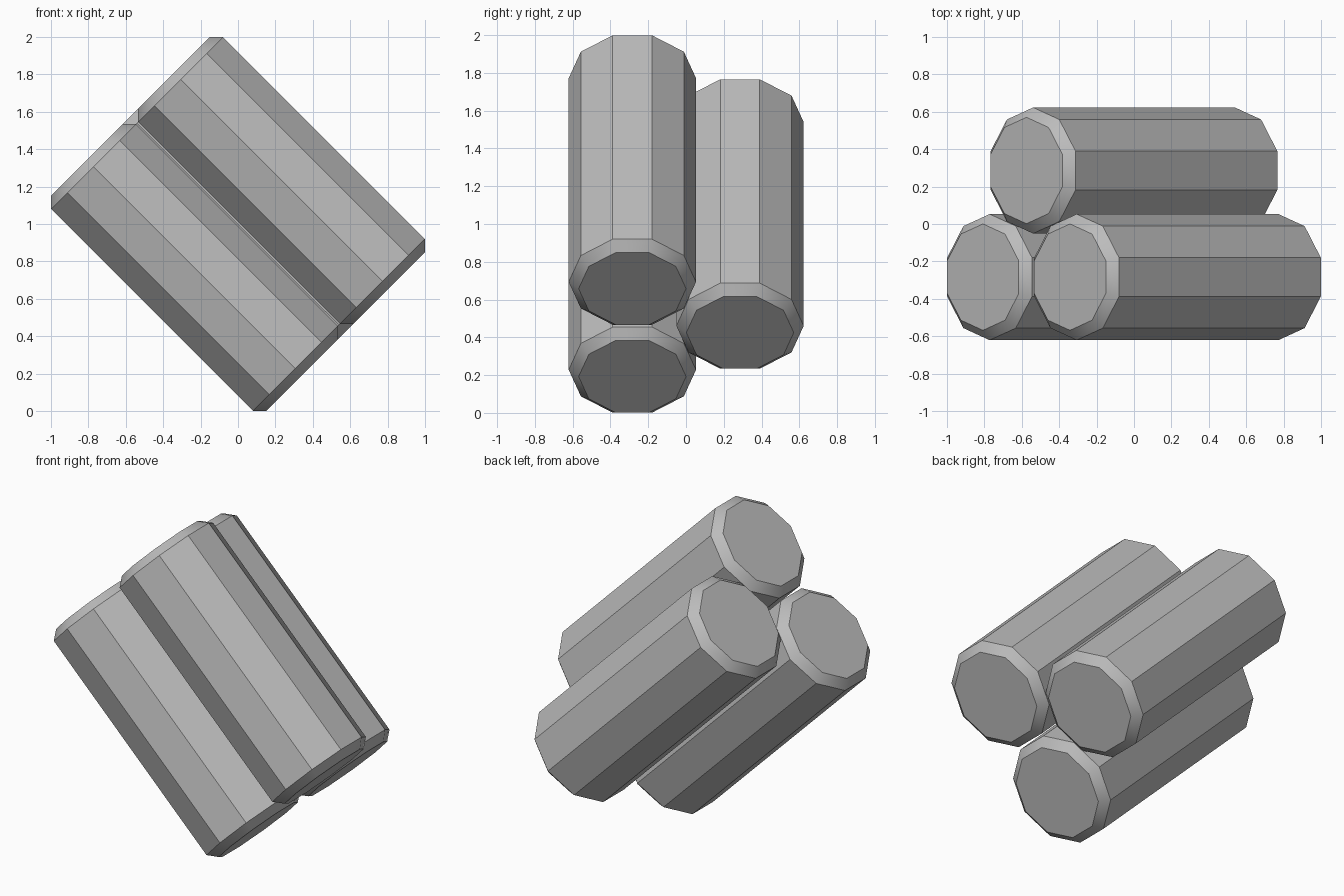
import bpy
import bmesh
from math import sin, cos, pi, radians, sqrt
from mathutils import Vector

if "Cube" in bpy.data.objects:
    bpy.data.objects.remove(bpy.data.objects["Cube"], do_unlink=True)

SIDES = 10
RADIUS = 0.337
LENGTH = 1.626
CHAMFER = 0.05

# Single plain grey
grey = bpy.data.materials.new("plain grey")
grey.use_nodes = True
colour = (0.5, 0.5, 0.5, 1)
grey.diffuse_color = colour
grey.node_tree.nodes["Principled BSDF"].inputs["Base Color"].default_value = colour


def rod(name, across, y):
    """Ten-sided rod with chamfered ends, tilted to run down to the right."""
    bm = bmesh.new()
    ring = [bm.verts.new((RADIUS * sin(2 * pi * i / SIDES),
                          RADIUS * cos(2 * pi * i / SIDES),
                          -LENGTH / 2)) for i in range(SIDES)]
    base = bm.faces.new(ring)
    top = bmesh.ops.extrude_face_region(bm, geom=[base], use_keep_orig=True)
    moved = [g for g in top["geom"] if isinstance(g, bmesh.types.BMVert)]
    bmesh.ops.translate(bm, verts=moved, vec=(0, 0, LENGTH))
    bmesh.ops.recalc_face_normals(bm, faces=bm.faces)

    # Chamfer the rims of both ends
    rims = [e for e in bm.edges if abs(e.verts[0].co.z - e.verts[1].co.z) < 0.01]
    bmesh.ops.bevel(bm, geom=rims, offset=CHAMFER, segments=1,
                    affect='EDGES', profile=0.5)
    bmesh.ops.recalc_face_normals(bm, faces=bm.faces)

    mesh = bpy.data.meshes.new(name)
    bm.to_mesh(mesh)
    bm.free()
    mesh.materials.append(grey)
    obj = bpy.data.objects.new(name, mesh)
    bpy.context.collection.objects.link(obj)
    obj.location = Vector((across / sqrt(2), y, 1 + across / sqrt(2)))
    obj.rotation_euler = (0, radians(135), 0)

    # Smooth only around the chamfers
    bpy.ops.object.select_all(action='DESELECT')
    obj.select_set(True)
    bpy.context.view_layer.objects.active = obj
    bpy.ops.object.shade_smooth_by_angle(angle=radians(30))


# Two rods side by side in front, one nested behind
rod("front_lower_rod", -0.329, -0.284)
rod("front_upper_rod", 0.329, -0.284)
rod("back_rod", 0, 0.286)
